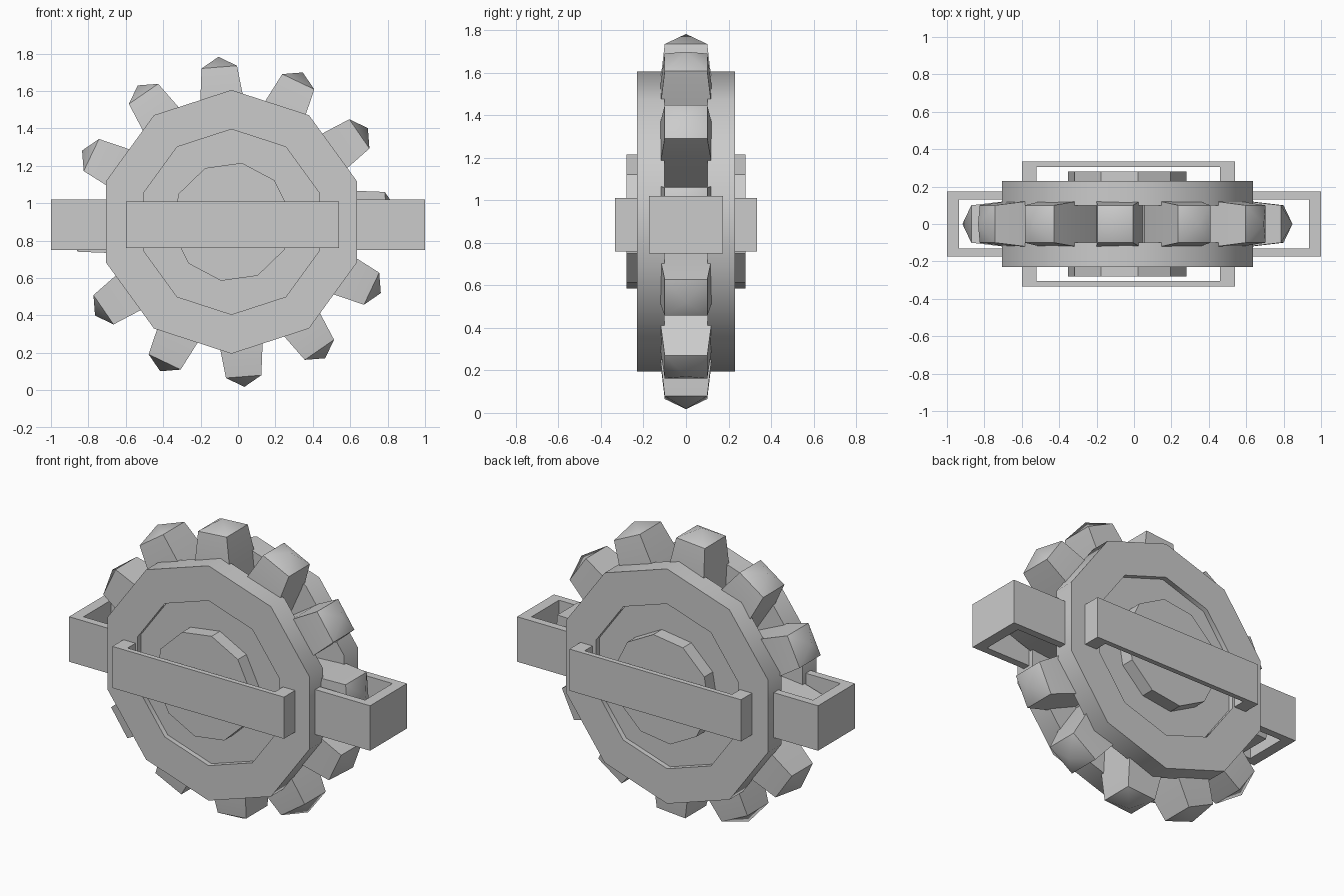
import bpy, bmesh, math
from mathutils import Matrix, Vector

cube = bpy.data.objects.get("Cube")
if cube:
    bpy.data.objects.remove(cube, do_unlink=True)

grey = bpy.data.materials.new("plain_grey")
grey.use_nodes = True
GREY = (0.6, 0.6, 0.6, 1)
grey.diffuse_color = GREY
grey.node_tree.nodes["Principled BSDF"].inputs["Base Color"].default_value = GREY

CENTRE = Vector((-0.035, 0, 0.9))   # wheel axle position


def finish(bm, name, smooth_angle=None):
    bmesh.ops.recalc_face_normals(bm, faces=bm.faces)
    mesh = bpy.data.meshes.new(name)
    bm.to_mesh(mesh)
    bm.free()
    mesh.materials.append(grey)
    obj = bpy.data.objects.new(name, mesh)
    bpy.context.collection.objects.link(obj)
    if smooth_angle:
        bpy.ops.object.select_all(action='DESELECT')
        obj.select_set(True)
        bpy.context.view_layer.objects.active = obj
        bpy.ops.object.shade_smooth_by_angle(angle=math.radians(smooth_angle))
    return obj


def lathe(name, profile, turn, sides=10, smooth_angle=None):
    """Spin (radius, y) points round the axle; the ends are capped."""
    bm = bmesh.new()
    rings = []
    for r, y in profile:
        ring = []
        for i in range(sides):
            a = math.radians(turn) + math.tau * i / sides
            ring.append(bm.verts.new(CENTRE + Vector((r * math.cos(a), y, r * math.sin(a)))))
        rings.append(ring)
    for a, b in zip(rings, rings[1:]):
        for i in range(sides):
            j = (i + 1) % sides
            bm.faces.new((a[i], a[j], b[j], b[i]))
    bm.faces.new(rings[0])
    bm.faces.new(rings[-1])
    return finish(bm, name, smooth_angle)


def add_box(bm, x, y, z):
    size = [b - a for a, b in (x, y, z)]
    mid = [(a + b) / 2 for a, b in (x, y, z)]
    bmesh.ops.create_cube(bm, size=1, matrix=Matrix.Translation(mid) @ Matrix.Diagonal((*size, 1)))


# Two side discs with a shallow round recess, and a hub on each
for side, label in ((-1, "front"), (1, "back")):
    lathe(label + "_disc",
          [(0.44, side * 0.1), (0.705, side * 0.1), (0.705, side * 0.23),
           (0.495, side * 0.23), (0.495, side * 0.2)], 90, smooth_angle=40)
    lathe(label + "_hub", [(0.32, side * 0.15), (0.32, side * 0.28)], 80)

# Core between the discs
lathe("core", [(0.48, -0.11), (0.48, 0.11)], 19.5, sides=12)

# Ring of tapered teeth with pointed smooth caps
bm = bmesh.new()
for k in range(12):
    turn = Matrix.Translation(CENTRE) @ Matrix.Rotation(-math.radians(4.5 + 30 * k), 4, 'Y')
    rings = []
    for r, wide, deep in ((0.45, 0.12, 0.12), (0.66, 0.115, 0.12), (0.83, 0.095, 0.1)):
        rings.append([bm.verts.new(turn @ Vector((r, sy * deep, sz * wide)))
                      for sy, sz in ((-1, -1), (1, -1), (1, 1), (-1, 1))])
    tip = bm.verts.new(turn @ Vector((0.885, 0, 0)))
    bm.faces.new(rings[0])
    for i in range(4):
        j = (i + 1) % 4
        for a, b in zip(rings, rings[1:]):
            bm.faces.new((a[i], a[j], b[j], b[i]))
        bm.faces.new((rings[-1][i], rings[-1][j], tip))
finish(bm, "teeth", 48)

# Flat bar handles standing off the front and back discs
for side, label in ((-1, "front"), (1, "back")):
    bm = bmesh.new()
    height = (0.76, 1.01)
    add_box(bm, (-0.6, 0.54), sorted((side * 0.305, side * 0.335)), height)
    for x in ((-0.6, -0.52), (0.46, 0.54)):
        add_box(bm, x, sorted((side * 0.22, side * 0.306)), height)
    finish(bm, label + "_handle")

# Square brackets around the rim at left and right
for side, label, root in ((1, "left", 0.58), (-1, "right", 0.66)):
    bm = bmesh.new()
    height = (0.75, 1.02)
    add_box(bm, sorted((side * 0.935, side)), (-0.175, 0.175), height)
    for y in ((-0.175, -0.13), (0.13, 0.175)):
        add_box(bm, sorted((side * root, side * 0.936)), y, height)
    finish(bm, label + "_bracket")
